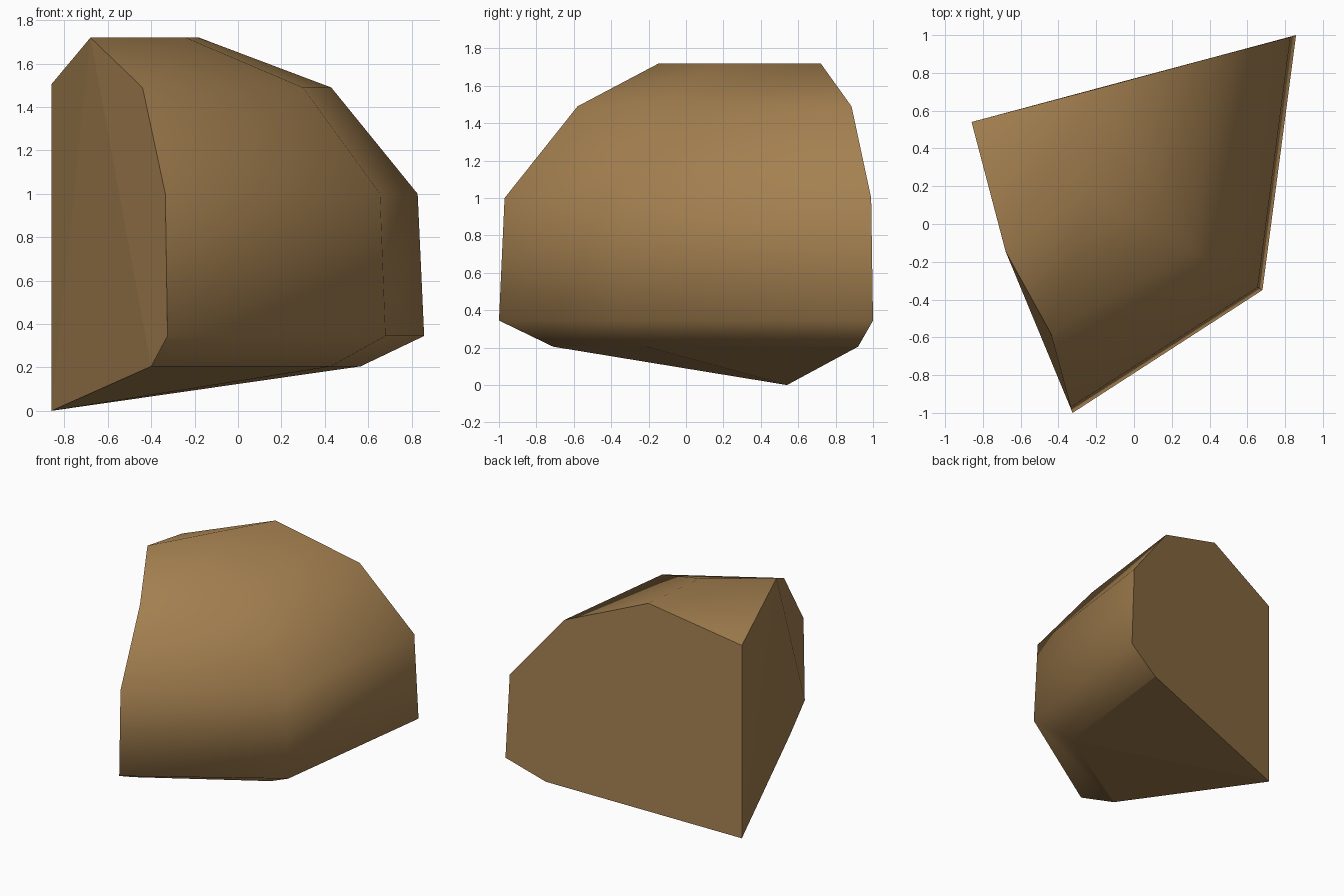
import bpy, bmesh, math

if "Cube" in bpy.data.objects:
    bpy.data.objects.remove(bpy.data.objects["Cube"])

# Rock chunk: a rounded front/right shell cut by two flat walls meeting at one vertical edge
# Each level: height, then the (x, y) of the left, middle and right profile
LEVELS = [
    (0.205, (-0.40, -0.71), (0.43, -0.21), (0.565, 0.92)),
    (0.345, (-0.325, -1.0), (0.68, -0.35), (0.858, 1.0)),
    (1.00, (-0.335, -0.97), (0.655, -0.335), (0.828, 0.99)),
    (1.49, (-0.44, -0.58), (0.30, -0.135), (0.43, 0.885)),
    (1.72, (-0.68, -0.145), (-0.24, 0.17), (-0.18, 0.72)),
]
CORNER = (-0.86, 0.54)

bm = bmesh.new()
rows = [[bm.verts.new((x, y, z)) for x, y in pts] for z, *pts in LEVELS]
foot = bm.verts.new((*CORNER, 0))
peak = bm.verts.new((*CORNER, 1.505))
left, mid, right = zip(*rows)


def face(verts, smooth):
    f = bm.faces.new(verts)
    f.smooth = smooth
    return f


# rounded shell
for lo, hi in zip(rows, rows[1:]):
    for i in range(2):
        face((lo[i], lo[i + 1], hi[i + 1], hi[i]), True)
# top cap and its slope down to the corner
face((left[-1], mid[-1], right[-1]), True)
face((left[-1], right[-1], peak), True)
# flat walls and underside
flat = [
    face((foot, peak, *reversed(right)), False),
    face((foot, left[-1], peak), False),
    face((foot, left[0], left[-1]), False),
    face(left, False),
    face((foot, mid[0], left[0]), False),
    face((foot, right[0], mid[0]), False),
]
for f in flat:
    for e in f.edges:
        e.smooth = False
bmesh.ops.recalc_face_normals(bm, faces=bm.faces)

mesh = bpy.data.meshes.new("rock")
bm.to_mesh(mesh)
bm.free()
rock = bpy.data.objects.new("rock", mesh)
bpy.context.collection.objects.link(rock)

brown = bpy.data.materials.new("brown stone")
brown.diffuse_color = (0.37, 0.215, 0.08, 1)
brown.use_nodes = True
brown.node_tree.nodes["Principled BSDF"].inputs["Base Color"].default_value = brown.diffuse_color
mesh.materials.append(brown)
